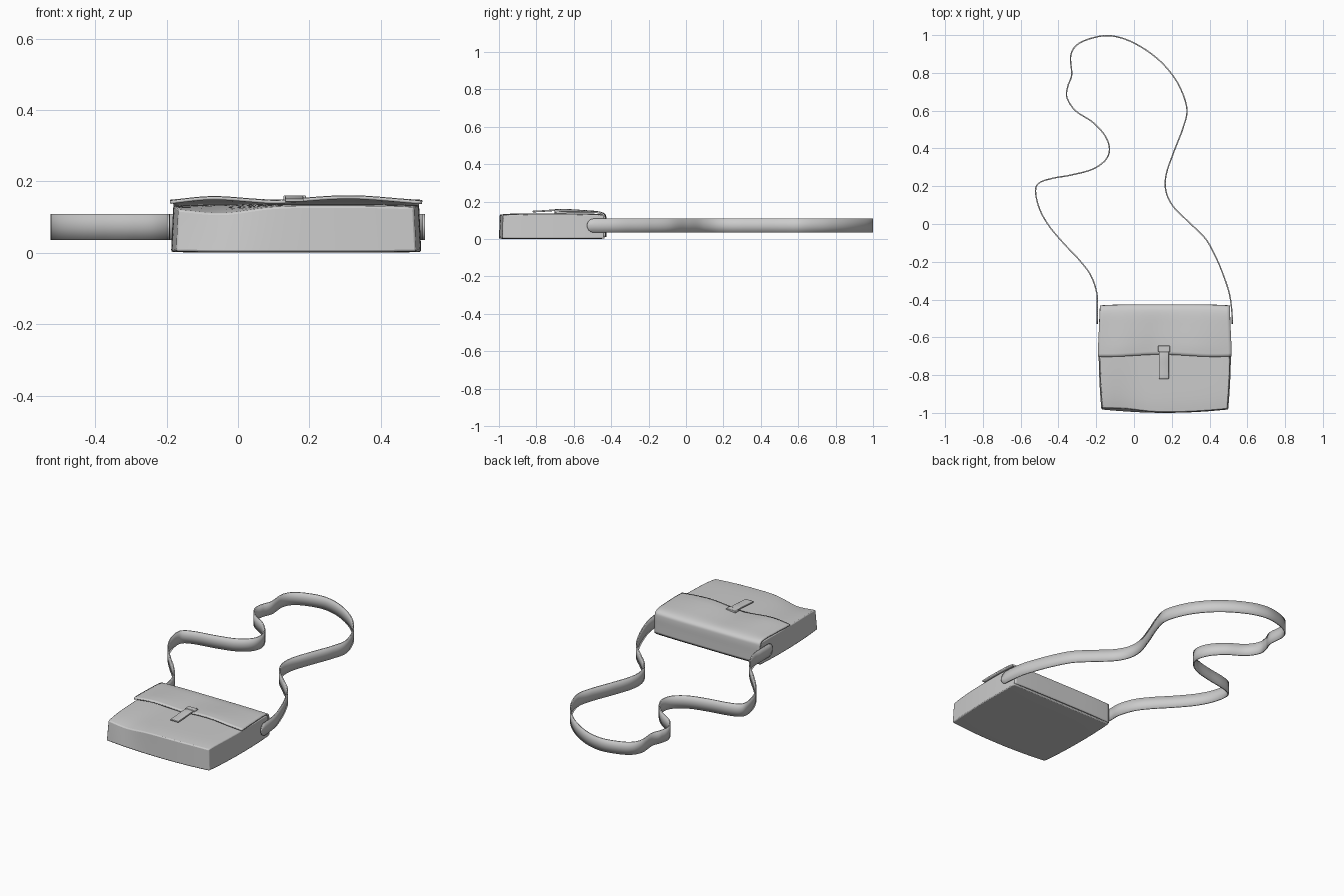
import bpy, bmesh, math
from mathutils import Vector

if "Cube" in bpy.data.objects:
    bpy.data.objects.remove(bpy.data.objects["Cube"])

CX = 0.163  # centre line of the bag


def gauss(x, c, w):
    return math.exp(-((x - c) / w) ** 2)


def finish(name, bm, thickness=0, bevel=0, offset=0):
    bmesh.ops.recalc_face_normals(bm, faces=bm.faces)
    me = bpy.data.meshes.new(name)
    bm.to_mesh(me)
    bm.free()
    ob = bpy.data.objects.new(name, me)
    bpy.context.collection.objects.link(ob)
    bpy.ops.object.select_all(action='DESELECT')
    bpy.context.view_layer.objects.active = ob
    ob.select_set(True)
    if thickness:
        m = ob.modifiers.new("thickness", 'SOLIDIFY')
        m.thickness, m.offset = thickness, offset
    if bevel:
        m = ob.modifiers.new("soft_edges", 'BEVEL')
        m.width, m.segments = bevel, 2
        m.limit_method, m.angle_limit = 'ANGLE', math.radians(50)
    bpy.ops.object.shade_smooth_by_angle(angle=math.radians(40))
    return ob


def smooth_path(pts, n):
    # Catmull-Rom curve through the points
    p = [Vector(q) for q in pts]
    p = [2 * p[0] - p[1]] + p + [2 * p[-1] - p[-2]]
    out = []
    for i in range(1, len(p) - 2):
        a, b, c, d = p[i - 1:i + 3]
        for k in range(n):
            t = k / n
            out.append(0.5 * (2 * b + (c - a) * t + (2 * a - 5 * b + 4 * c - d) * t * t
                              + (3 * b - a - 3 * c + d) * t ** 3))
    return out + [p[-2]]


def sheet(rows):
    bm = bmesh.new()
    vs = [[bm.verts.new(c) for c in r] for r in rows]
    for r, s in zip(vs, vs[1:]):
        for i in range(len(r) - 1):
            bm.faces.new((r[i], r[i + 1], s[i + 1], s[i]))
    return bm


def half_width(v):
    return 0.35 + 0.004 * v - 0.010 * v * v


# Body: soft box with bulging sides and a sagging front edge
bm = bmesh.new()
bmesh.ops.create_cube(bm, size=2)
bmesh.ops.subdivide_edges(bm, edges=bm.edges[:], cuts=19, use_grid_fill=True)
for vert in bm.verts:
    u, v, w = vert.co
    t = (w + 1) / 2
    x = CX + u * (half_width(v) - 0.006 * t)
    sag = gauss(x, -0.05, 0.11) * ((1 - v) / 2) ** 2
    y = -0.7175 + 0.2825 * v
    if v < 0:
        y += -v * (0.018 * u * u + 0.012 * t * sag + 0.004 * t)
    top = 0.137 - 0.006 * v ** 6 - 0.004 * u ** 4 - 0.02 * sag
    vert.co = (x, y, 0.004 * (u ** 4 + v ** 4) / 2 * (1 - t) + top * t)
finish("bag_body", bm, bevel=0.007)


# Flap: wavy front edge, wrapping over the back
def flap_wave(x):
    return (0.010 * gauss(x, -0.07, 0.10) + 0.012 * gauss(x, 0.31, 0.14)
            - 0.003 * gauss(x, 0.11, 0.05))


profile = smooth_path([(-0.697, 0.143), (-0.63, 0.145), (-0.55, 0.145), (-0.47, 0.143),
                       (-0.437, 0.132), (-0.430, 0.11), (-0.430, 0.06), (-0.430, 0.012)], 4)
rows = []
for y, z in profile:
    f = max(0, min(1, (-0.45 - y) / 0.2))
    row = []
    for i in range(41):
        u = i / 20 - 1
        hw = 0.344 + 0.009 * f
        x = CX + u * hw
        row.append((x, y + 0.006 * f * math.sin(11 * x) - 0.006 * (1 - f) * u ** 4,
                    z + f * flap_wave(x) - 0.004 * u ** 6 * f))
    rows.append(row)
finish("front_flap", sheet(rows), thickness=0.009)

# Clasp tongue and its loop
tongue = smooth_path([(-0.645, 0.152), (-0.70, 0.154), (-0.76, 0.150), (-0.82, 0.147)], 4)
finish("clasp_tongue", sheet([[(x, y, z) for x in (0.132, 0.158, 0.184)] for y, z in tongue]),
       thickness=0.009, bevel=0.002)
bm = bmesh.new()
bmesh.ops.create_cube(bm, size=1)
for v in bm.verts:
    v.co = Vector((0.159, -0.661, 0.152)) + Vector((v.co.x * 0.062, v.co.y * 0.034, v.co.z * 0.018))
finish("clasp_loop", bm, bevel=0.003)

# Shoulder strap: upright ribbon with rounded ends
path = [(-0.195, -0.53), (-0.195, -0.43), (-0.198, -0.36), (-0.23, -0.27), (-0.29, -0.19),
        (-0.37, -0.105), (-0.45, -0.01), (-0.50, 0.08), (-0.521, 0.17), (-0.505, 0.215),
        (-0.44, 0.24), (-0.33, 0.26), (-0.22, 0.29), (-0.15, 0.34), (-0.13, 0.40),
        (-0.155, 0.47), (-0.22, 0.54), (-0.31, 0.60), (-0.355, 0.67), (-0.35, 0.73),
        (-0.33, 0.79), (-0.335, 0.89), (-0.30, 0.95), (-0.22, 0.985), (-0.13, 0.997),
        (-0.03, 0.972), (0.08, 0.91), (0.17, 0.83), (0.24, 0.73), (0.28, 0.61), (0.26, 0.51),
        (0.21, 0.38), (0.17, 0.26), (0.17, 0.17), (0.21, 0.09), (0.29, 0.01), (0.38, -0.08),
        (0.44, -0.19), (0.48, -0.29), (0.505, -0.37), (0.517, -0.45), (0.521, -0.53)]
line = smooth_path(path, 10)
rows = []
for p in line:
    d = min((p - line[0]).length, (p - line[-1]).length)
    h = 0.037 * math.sqrt(max(0.02, 1 - (1 - min(d / 0.037, 1)) ** 2))
    rows.append([(p.x, p.y, 0.072 + k * h) for k in (-1, 0, 1)])
finish("shoulder_strap", sheet(rows), thickness=0.007)
